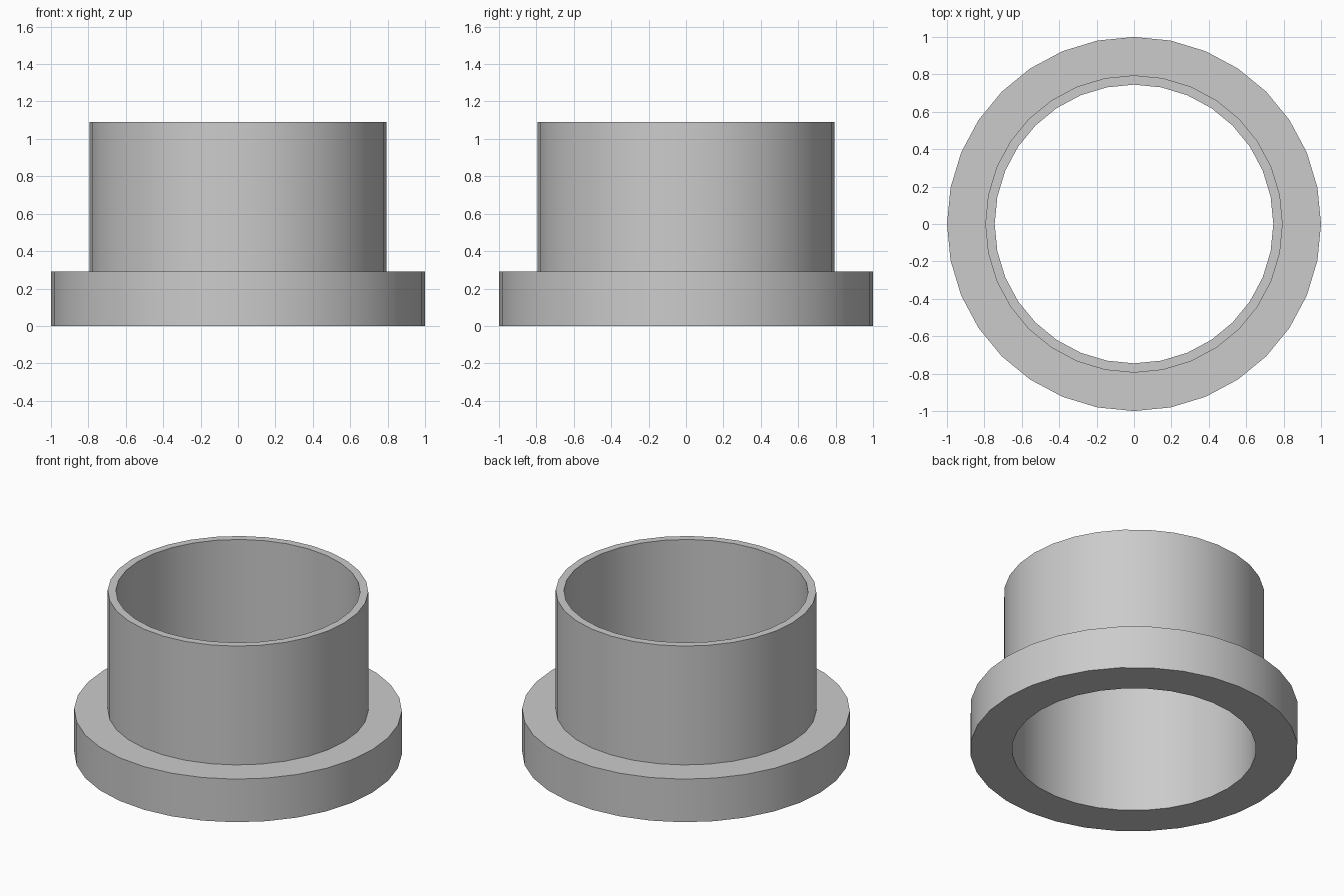
import bpy
import bmesh
from math import radians, tau

cube = bpy.data.objects.get("Cube")
if cube:
    bpy.data.objects.remove(cube, do_unlink=True)

SIDES = 32
BORE, SLEEVE, FLANGE = 0.745, 0.795, 1.0
FLANGE_TOP, SLEEVE_TOP = 0.29, 1.09

# Plain grey metal
grey = bpy.data.materials.new("grey")
grey.use_nodes = True
colour = (0.6, 0.6, 0.6, 1)
grey.diffuse_color = colour
grey.node_tree.nodes["Principled BSDF"].inputs["Base Color"].default_value = colour

# Closed cross-section of the bushing: bore, flange underside, rim, shoulder, sleeve
profile = [(BORE, 0), (FLANGE, 0), (FLANGE, FLANGE_TOP),
           (SLEEVE, FLANGE_TOP), (SLEEVE, SLEEVE_TOP), (BORE, SLEEVE_TOP)]

# Turn the cross-section around the vertical axis
bm = bmesh.new()
points = [bm.verts.new((r, 0, z)) for r, z in profile]
edges = [bm.edges.new((a, b)) for a, b in zip(points, points[1:] + points[:1])]
bmesh.ops.spin(bm, geom=points + edges, cent=(0, 0, 0), axis=(0, 0, 1),
               angle=tau, steps=SIDES, use_merge=True)
bmesh.ops.remove_doubles(bm, verts=bm.verts, dist=0.0001)
bmesh.ops.recalc_face_normals(bm, faces=bm.faces)

mesh = bpy.data.meshes.new("flanged_bushing")
bm.to_mesh(mesh)
bm.free()
mesh.materials.append(grey)
bushing = bpy.data.objects.new("flanged_bushing", mesh)
bpy.context.collection.objects.link(bushing)

# Smooth round walls with crisp rims
bpy.ops.object.select_all(action="DESELECT")
bushing.select_set(True)
bpy.context.view_layer.objects.active = bushing
bpy.ops.object.shade_smooth_by_angle(angle=radians(30))
